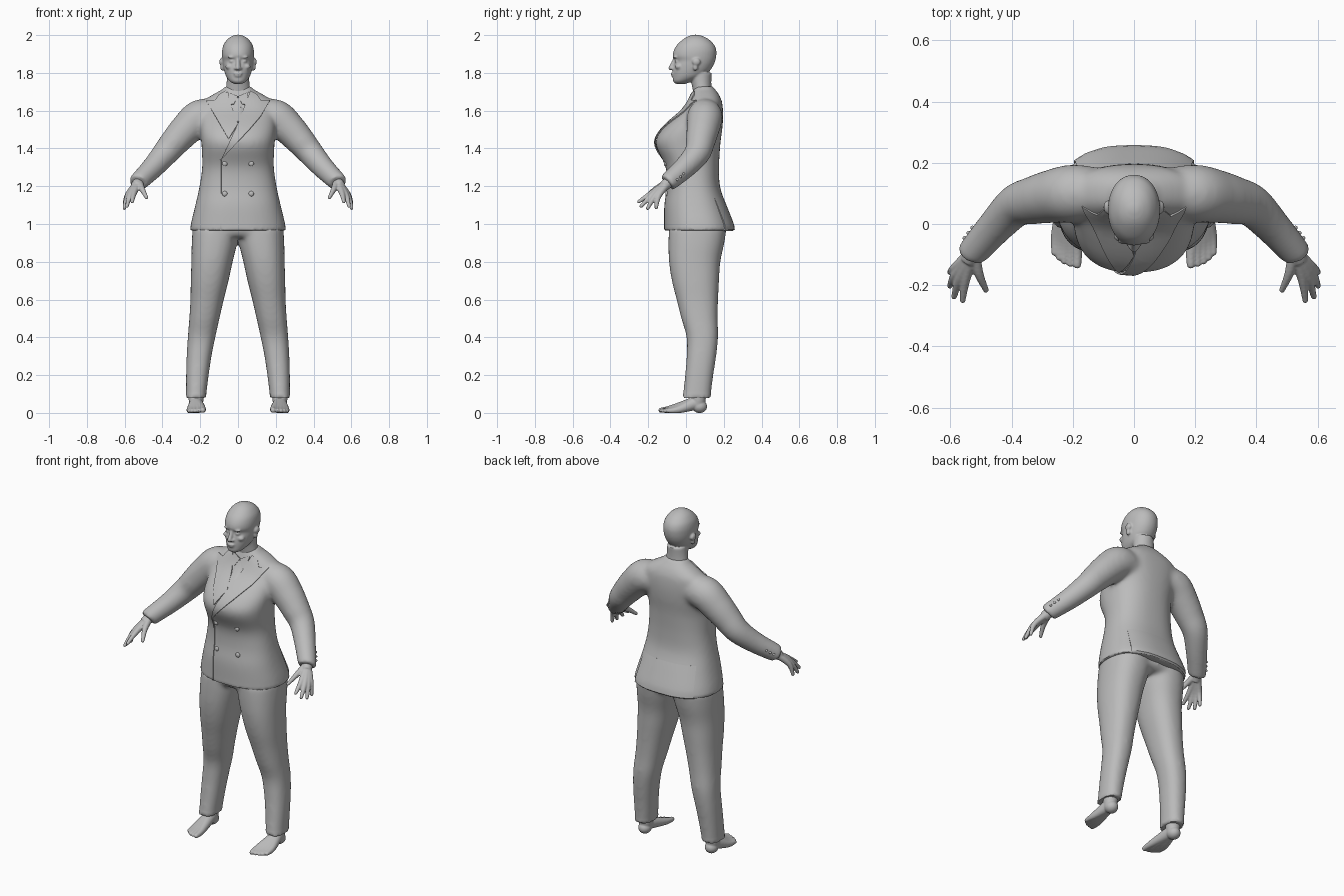
import bpy, bmesh, math
from mathutils import Vector, Matrix
from mathutils.bvhtree import BVHTree

old = bpy.data.objects.get("Cube")
if old:
    bpy.data.objects.remove(old)

GREY = (0.5, 0.5, 0.5, 1)
mat = bpy.data.materials.new("plain grey")
mat.use_nodes = True
mat.diffuse_color = GREY
mat.node_tree.nodes["Principled BSDF"].inputs["Base Color"].default_value = GREY
made = []


def spline(rows, k=5):
    """Catmull-Rom interpolation of equal-length tuples."""
    out = []
    for i in range(len(rows) - 1):
        a, b, c, d = (rows[min(max(j, 0), len(rows) - 1)] for j in range(i - 1, i + 3))
        for t in (j / k for j in range(k)):
            out.append([q + t / 2 * (r - p + t * (2*p - 5*q + 4*r - s + t * (3 * (q - r) + s - p)))
                        for p, q, r, s in zip(a, b, c, d)])
    return out + [list(rows[-1])]


def skin(bm, rings):
    """Join rings of points into a capped tube."""
    rings = [[bm.verts.new(p) for p in ring] for ring in rings]
    n = len(rings[0])
    for a, b in zip(rings, rings[1:]):
        for i in range(n):
            bm.faces.new((a[i], a[(i + 1) % n], b[(i + 1) % n], b[i]))
    bm.faces.new(rings[0][::-1])
    bm.faces.new(rings[-1])


def loft(bm, rows, side=1, power=2.3, n=40):
    """Stack of level superellipses: z, x from, x to, y from, y to."""
    def ring(z, x0, x1, y0, y1):
        for i in range(n):
            a = math.tau * i / n
            u, v = (math.copysign(abs(f) ** (2 / power), f) for f in (math.cos(a), math.sin(a)))
            yield Vector((side * ((x0 + x1) / 2 + u * (x1 - x0) / 2), (y0 + y1) / 2 + v * (y1 - y0) / 2, z))
    skin(bm, [list(ring(*r)) for r in spline(rows)])


def blob(bm, centre, radii):
    m = Matrix.Translation(centre) @ Matrix.Diagonal((*radii, 1))
    bmesh.ops.create_uvsphere(bm, u_segments=20, v_segments=12, radius=1, matrix=m)


def tube(bm, pts, side=1, round_tip=False, n=20):
    """Round limb along x, y, z, radius points."""
    pts = [(side * p[0], *p[1:]) for p in pts]
    path = spline(pts)
    rings = []
    for i, p in enumerate(path):
        d = Vector(path[min(i + 1, len(path) - 1)][:3]) - Vector(path[max(i - 1, 0)][:3])
        q = d.to_track_quat('Z', 'Y')
        rings.append([Vector(p[:3]) + q @ Vector((math.cos(a) * p[3], math.sin(a) * p[3], 0))
                      for a in (math.tau * j / n for j in range(n))])
    skin(bm, rings)
    if round_tip:
        blob(bm, pts[-1][:3], [pts[-1][3]] * 3)


def make(name, bm):
    bmesh.ops.recalc_face_normals(bm, faces=bm.faces)
    me = bpy.data.meshes.new(name)
    bm.to_mesh(me)
    bm.free()
    ob = bpy.data.objects.new(name, me)
    bpy.context.collection.objects.link(ob)
    made.append(ob)
    return ob


def bake(ob):
    ev = ob.evaluated_get(bpy.context.evaluated_depsgraph_get())
    me = bpy.data.meshes.new_from_object(ev)
    ob.modifiers.clear()
    ob.data = me


def fuse(name, bm, voxel, rounds, floor=-1):
    """Merge overlapping shapes into one soft skin, keeping the hem crisp."""
    ob = make(name, bm)
    mod = ob.modifiers.new("merge", 'REMESH')
    mod.mode, mod.voxel_size = 'VOXEL', voxel
    bake(ob)
    bm = bmesh.new()
    bm.from_mesh(ob.data)
    soft = [v for v in bm.verts if v.co.z > floor]
    for _ in range(rounds):
        bmesh.ops.smooth_vert(bm, verts=soft, factor=0.5, use_axis_x=True, use_axis_y=True, use_axis_z=True)
    bm.to_mesh(ob.data)
    bm.free()
    return ob


# Jacket: body and sleeves
bm = bmesh.new()
body = [(.965, .252, -.116, .25), (1.0, .25, -.116, .245), (1.1, .226, -.115, .212), (1.2, .204, -.102, .18),
        (1.3, .19, -.108, .175), (1.4, .192, -.154, .18), (1.45, .196, -.158, .185), (1.5, .2, -.128, .192),
        (1.55, .2, -.078, .196), (1.6, .2, -.02, .196), (1.65, .185, .015, .19), (1.69, .125, .032, .172),
        (1.715, .08, .04, .152), (1.73, .07, .045, .142)]
loft(bm, [(z, -w, w, f, b) for z, w, f, b in body], power=2.4)
for s in (1, -1):
    tube(bm, [(.12, .1, 1.57, .085), (.2, .1, 1.565, .095), (.27, .09, 1.505, .088), (.33, .077, 1.44, .079),
              (.385, .06, 1.375, .07), (.45, -.005, 1.3, .06), (.52, -.085, 1.23, .052), (.53, -.1, 1.217, .052)], s)
jacket = fuse("jacket", bm, .01, 8, .985)
bm = bmesh.new()
bm.from_mesh(jacket.data)
tree = BVHTree.FromBMesh(bm)
bm.free()


def on_jacket(x, z, front=True):
    d = 1 if front else -1
    hit = tree.ray_cast(Vector((x, -d, z)), Vector((0, d, 0)))[0]
    return hit or tree.find_nearest(Vector((x, .05, z)))[0]


def patch(name, outline, lift, front=True):
    """Thin cloth panel laid over the jacket."""
    bm = bmesh.new()
    bm.faces.new([bm.verts.new((x, 0, z)) for x, z in outline])
    bmesh.ops.triangulate(bm, faces=bm.faces)
    for axis, lo, hi in (((1, 0, 0), -20, 20), ((0, 0, 1), 95, 175)):
        for i in range(lo, hi, 2):
            bmesh.ops.bisect_plane(bm, geom=bm.verts[:] + bm.edges[:] + bm.faces[:],
                                   plane_co=Vector(axis) * (i / 100 + .003), plane_no=axis)
    for v in bm.verts:
        up = lift(v.co.z) if callable(lift) else lift
        v.co = on_jacket(v.co.x, v.co.z, front) + Vector((0, -up if front else up, 0))
    ob = make(name, bm)
    mod = ob.modifiers.new("thickness", 'SOLIDIFY')
    mod.thickness, mod.offset = .006, 0
    bake(ob)


# Lapels, shirt front, tie, closing edge and vented back flap
patch("left_lapel", [(.065, 1.705), (.1, 1.685), (.12, 1.655), (.17, 1.655), (.12, 1.57), (.06, 1.5),
                     (-.09, 1.34), (.0, 1.53)], .007)
patch("right_lapel", [(-.065, 1.705), (-.1, 1.685), (-.12, 1.655), (-.17, 1.655), (-.12, 1.57),
                      (-.05, 1.45), (.0, 1.53)], .004)
for s, side in ((1, "left"), (-1, "right")):
    patch(side + "_shirt_collar", [(0, 1.675), (s * .055, 1.7), (s * .045, 1.63), (s * .022, 1.635)], .005)
patch("tie", [(-.018, 1.665), (.018, 1.665), (.012, 1.625), (.025, 1.58), (0, 1.535), (-.022, 1.58), (-.012, 1.625)], .003)
patch("closing_edge", [(-.096, 1.34), (-.088, 1.34), (-.088, .968), (-.096, .968)], .001)
patch("back_flap", [(-.195, .966), (.195, .966), (.172, 1.14), (-.172, 1.14)],
      lambda z: .011 * (1.14 - z) / .175 - .003, False)

# Buttons on the front and cuffs
bm = bmesh.new()
for x in (-.07, .07):
    for z in (1.32, 1.16):
        blob(bm, on_jacket(x, z), (.014, .008, .014))
for s in (1, -1):
    for i in range(3):
        guess = Vector((s * (.555 - i * .014), -.045 + i * .016, 1.235 + i * .015))
        blob(bm, tree.find_nearest(guess)[0], (.007, .007, .007))
make("buttons", bm)

# Trousers
bm = bmesh.new()
for s in (1, -1):
    loft(bm, [(.08, .17, .275, -.018, .13), (.2, .155, .275, -.005, .145), (.3, .14, .272, .003, .16),
              (.4, .12, .266, .003, .17), (.5, .098, .258, -.025, .168), (.6, .075, .252, -.05, .17),
              (.7, .05, .25, -.075, .175), (.8, .028, .247, -.09, .182), (.9, .004, .245, -.093, .203),
              (.98, -.01, .24, -.09, .215)], s)
loft(bm, [(.93, -.2, .2, -.07, .18), (.96, -.235, .235, -.09, .21), (1.02, -.22, .22, -.09, .19)])
fuse("trousers", bm, .01, 8, .1)

# Head and neck
bm = bmesh.new()
skull = [(1.742, .022, -.055, .0), (1.755, .043, -.068, .03), (1.78, .062, -.07, .09), (1.81, .073, -.07, .125),
         (1.84, .079, -.066, .145), (1.865, .082, -.06, .155), (1.89, .085, -.07, .16), (1.92, .084, -.064, .16),
         (1.95, .076, -.046, .148), (1.978, .056, -.015, .12), (1.994, .033, .012, .09), (2.002, .012, .04, .06)]
loft(bm, [(z, -w, w, f, b) for z, w, f, b in skull], power=2.1)
loft(bm, [(1.66, -.072, .072, .045, .14), (1.74, -.061, .061, .03, .134), (1.8, -.058, .058, .015, .136)], power=2)
tube(bm, [(0, -.058, 1.878, .009), (0, -.069, 1.85, .011), (0, -.082, 1.826, .012)], round_tip=True)
blob(bm, (0, -.07, 1.796), (.024, .011, .007))
blob(bm, (0, -.068, 1.785), (.021, .011, .007))
for s in (1, -1):
    blob(bm, (s * .013, -.07, 1.823), (.009, .012, .008))
    blob(bm, (s * .031, -.047, 1.861), (.016, .014, .009))
    blob(bm, (s * .033, -.056, 1.883), (.024, .011, .006))
    blob(bm, (s * .045, -.038, 1.833), (.022, .02, .016))
    blob(bm, (s * .087, .055, 1.858), (.013, .022, .02))
    blob(bm, (s * .083, .05, 1.83), (.011, .013, .02))
fuse("head", bm, .005, 3)

# Hands and feet: each digit fans out from the wrist or ankle
wrist, ankle = (.525, -.09, 1.222, .03), (.222, .045, .05, .036)
fingers = [((.55, -.18, 1.165), (.56, -.25, 1.118)), ((.57, -.176, 1.156), (.588, -.238, 1.094)),
           ((.582, -.162, 1.15), (.602, -.203, 1.083)), ((.585, -.143, 1.152), (.602, -.158, 1.086)),
           ((.508, -.16, 1.185), (.484, -.216, 1.14))]
toes = [((.19, -.075, .022), (.186, -.132, .014)), ((.208, -.07, .02), (.209, -.13, .012)),
        ((.225, -.062, .019), (.228, -.122, .011)), ((.24, -.052, .018), (.245, -.11, .011)),
        ((.252, -.038, .018), (.26, -.094, .011))]
for s, side in ((1, "left"), (-1, "right")):
    bm = bmesh.new()
    tube(bm, [(.5, -.065, 1.247, .032), wrist, (.54, -.12, 1.2, .028)], s)
    for knuckle, tip in fingers:
        tube(bm, [wrist[:3] + (.022,), knuckle + (.0155,), tip + (.0095,)], s, True)
    fuse(side + "_hand", bm, .004, 3)
    bm = bmesh.new()
    tube(bm, [(.222, .065, .13, .04), (.222, .065, .075, .04), (.222, .06, .035, .034)], s)
    blob(bm, (s * .222, .072, .034), (.037, .04, .035))
    for i, (ball, tip) in enumerate(toes):
        tube(bm, [ankle, ball + (.02,), tip + (.014 if i == 0 else .0105,)], s, True)
    fuse(side + "_foot", bm, .004, 3)

# Shared finish
bpy.ops.object.select_all(action='DESELECT')
for ob in made:
    ob.data.materials.clear()
    ob.data.materials.append(mat)
    ob.select_set(True)
bpy.context.view_layer.objects.active = made[0]
bpy.ops.object.shade_smooth_by_angle(angle=math.radians(45))
